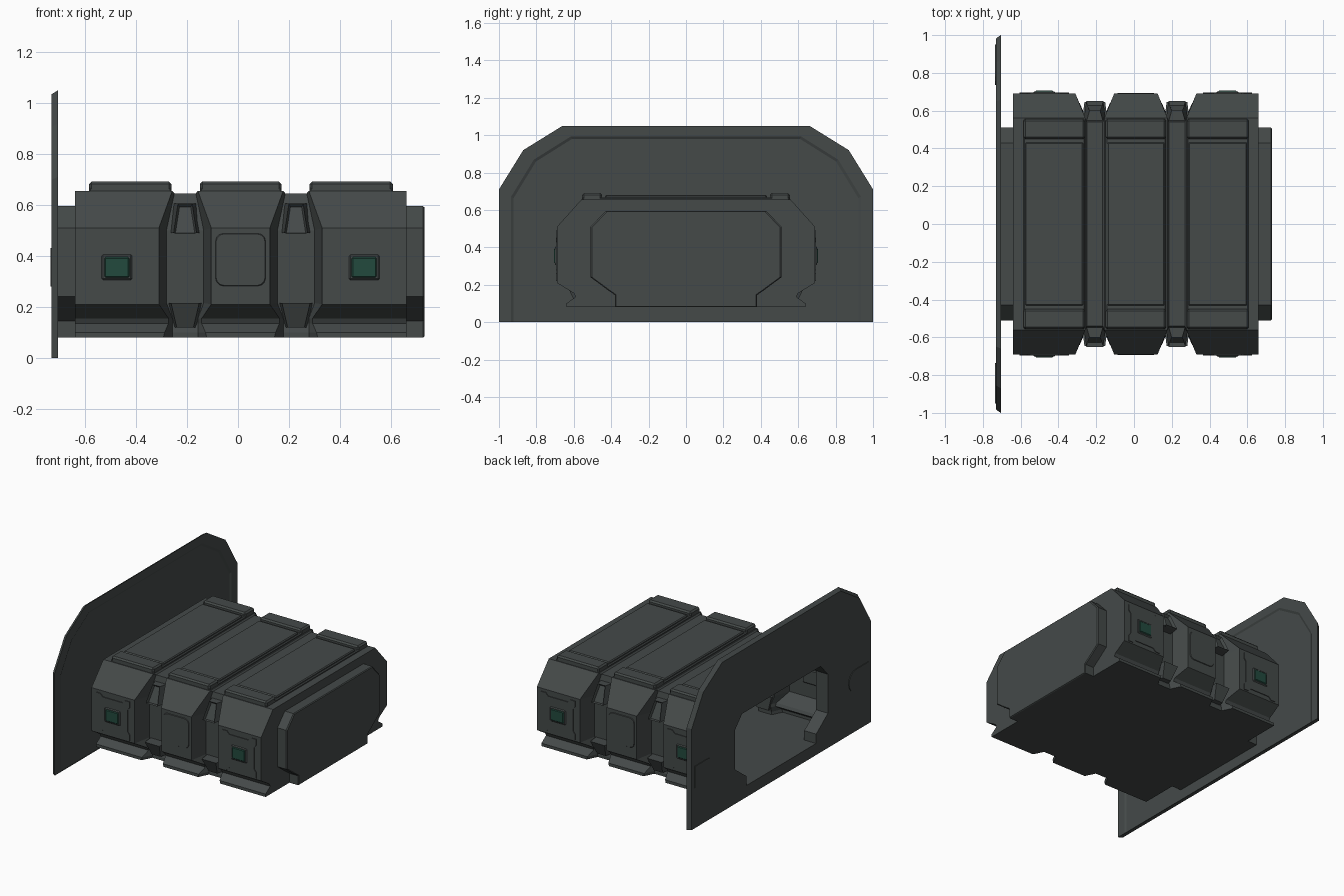
import bpy, bmesh, math
from mathutils import Vector

if "Cube" in bpy.data.objects:
    bpy.data.objects.remove(bpy.data.objects["Cube"])

def material(name, rgb):
    m = bpy.data.materials.new(name)
    m.diffuse_color = (*rgb, 1)
    m.use_nodes = True
    m.node_tree.nodes["Principled BSDF"].inputs["Base Color"].default_value = m.diffuse_color
    return m

GREY = material("dark grey metal", (0.058, 0.067, 0.066))
TEAL = material("teal light", (0.016, 0.068, 0.048))

def finish(name, bm, mat=GREY, bevel=0):
    bmesh.ops.recalc_face_normals(bm, faces=bm.faces[:])
    me = bpy.data.meshes.new(name)
    bm.to_mesh(me)
    bm.free()
    ob = bpy.data.objects.new(name, me)
    bpy.context.collection.objects.link(ob)
    me.materials.append(mat)
    if bevel:
        b = ob.modifiers.new("bevel", 'BEVEL')
        b.width, b.segments = bevel, 1
    return ob

def box(name, x0, x1, y0, y1, z0, z1, mat=GREY, bevel=0.006):
    bm = bmesh.new()
    bmesh.ops.create_cube(bm, size=1)
    for v in bm.verts:
        v.co = (x0 + (v.co.x + .5) * (x1 - x0), y0 + (v.co.y + .5) * (y1 - y0),
                z0 + (v.co.z + .5) * (z1 - z0))
    return finish(name, bm, mat, bevel)

def bridge(bm, a, b):
    n = len(a)
    for i in range(n):
        bm.faces.new((a[i], a[(i + 1) % n], b[(i + 1) % n], b[i]))

def loft(name, rings, cap_start=True, cap_end=True, inset=None):
    bm = bmesh.new()
    loops = [[bm.verts.new(p) for p in r] for r in rings]
    for a, b in zip(loops, loops[1:]):
        bridge(bm, a, b)
    if cap_start:
        bm.faces.new(loops[0])
    if cap_end:
        f = bm.faces.new(loops[-1])
        bmesh.ops.recalc_face_normals(bm, faces=bm.faces[:])
        if inset:
            bmesh.ops.inset_region(bm, faces=[f], thickness=inset[0], depth=inset[1])
    return finish(name, bm)

def mirrored(half):
    return half + [(-y, z) for y, z in reversed(half)]

# half cross-sections (y, z): full hull, groove, and end tube
HULL = [(.64, .08), (.64, .10), (.59, .135), (.60, .155), (.69, .21), (.69, .51), (.56, .655)]
GROOVE = [(.57, .08), (.57, .10), (.56, .135), (.56, .155), (.57, .215), (.57, .50), (.54, .645)]
TUBE = [(.38, .08), (.38, .11), (.38, .145), (.42, .173), (.51, .24), (.51, .51), (.43, .595)]
HULL_W = [.085, .08, .065, .065, .1025, .1025, .05]
GROOVE_W = [.05, .05, .05, .05, .073, .073, .042]
MID = .01
GROOVES = (-.2075, .2275)

def ring(half, x, widths=None, sign=0):
    xs = [x + sign * w for w in widths] if widths else [x] * len(half)
    xs = xs + xs[::-1]
    return [(a, y, z) for a, (y, z) in zip(xs, mirrored(half))]

# hull shell, open towards the wall plate
rings = [ring(TUBE, -.715), ring(TUBE, -.64), ring(HULL, -.64)]
for c in GROOVES:
    rings += [ring(HULL, c, HULL_W, -1), ring(GROOVE, c, GROOVE_W, -1),
              ring(GROOVE, c, GROOVE_W, 1), ring(HULL, c, HULL_W, 1)]
rings += [ring(HULL, .66), ring(TUBE, .66), ring(TUBE, .725),
          ring([(y * .985, .3 + (z - .3) * .985) for y, z in TUBE], .731)]
loft("hull", rings, cap_start=False)

# wall plate with raised rim and doorway
EDGE = mirrored([(1, 0), (1, .71), (.87, .92), (.66, 1.05)])

def outline(x, d):
    return [(x, y * (1 - d), z * (1 - d * .85)) for y, z in EDGE]

bm = bmesh.new()
loops = [[bm.verts.new(p) for p in r] for r in
         (outline(-.731, .018), outline(-.705, 0), outline(-.705, .065), outline(-.712, .078))]
for a, b in zip(loops, loops[1:]):
    bridge(bm, a, b)
holes = [[bm.verts.new(p) for p in ring(TUBE, x)] for x in (-.731, -.712)]
bridge(bm, *holes)

def loop_edges(l):
    return [bm.edges.get((l[i], l[(i + 1) % len(l)])) for i in range(len(l))]

for outer, hole in ((loops[0], holes[0]), (loops[-1], holes[1])):
    bmesh.ops.triangle_fill(bm, use_beauty=True, edges=loop_edges(outer) + loop_edges(hole))
finish("wall_plate", bm)

# rounded tabs on the back of the plate
for s in (1, -1):
    pts = [(.95, .28), (.95, .43)]
    pts += [(.81 - .075 * math.sin(a), .355 + .075 * math.cos(a))
            for a in [math.pi * i / 8 for i in range(9)]]
    loft("plate_tab", [[(x, s * y, z) for y, z in pts] for x in (-.728, -.735)])

# roof panels with raised pads at both ends
for x0, x1 in ((-.585, -.26), (-.15, .17), (.28, .607)):
    box("roof_base", x0, x1, -.555, .555, .63, .668)
    box("roof_panel", x0 + .008, x1 - .008, -.432, .432, .66, .68)
    for s in (1, -1):
        y0, y1 = sorted((s * .45, s * .555))
        box("roof_pad", x0, x1, y0, y1, .64, .691, bevel=.01)

# side details, front and back
for s in (1, -1):
    for c in (MID - .485, MID + .485):
        # notched relief plate
        q = [(.13, .095), (.115, .08)]
        corner = [(.115, .075), (.13, .095), (.13, .135), (.095, .135), (.075, .115)]
        pts = []
        for sx, sz in ((1, 1), (-1, 1), (-1, -1), (1, -1)):
            k = [(sx * a, sz * b) for a, b in corner]
            pts += k if sx * sz > 0 else k[::-1]
        loft("side_relief", [[(c + a, s * y, .355 + b) for a, b in pts] for y in (.688, .695)])
        # light and its frame
        y0, y1 = sorted((s * .68, s * .701))
        box("light_frame", c - .06, c + .06, y0, y1, .305, .405)
        y0, y1 = sorted((s * .682, s * .706))
        box("side_light", c - .05, c + .05, y0, y1, .314, .396, TEAL)
    # rounded middle panel
    pts = []
    for i, (sx, sz) in enumerate(((1, 1), (-1, 1), (-1, -1), (1, -1))):
        for j in range(4):
            a = math.pi / 2 * (i + j / 3)
            pts.append((sx * .068 + .032 * math.cos(a), sz * .073 + .032 * math.sin(a)))
    loft("middle_panel", [[(MID + a * k, s * y, .385 + b * k) for a, b in pts]
                          for y, k in ((.687, 1), (.694, .96))])
    # wedge clips in the grooves
    for c in GROOVES:
        for name, spec, depth in (("upper_clip", ((.49, .65, .06, .045), (.605, .60, .045, .028)), -.02),
                                  ("lower_clip", ((.12, .60, .045, .033), (.215, .645, .068, .055)), 0)):
            (z0, ya, b0, t0), (z1, yb, b1, t1) = spec
            base = [(c - b0, s * .54, z0), (c + b0, s * .54, z0), (c + b1, s * .54, z1), (c - b1, s * .54, z1)]
            top = [(c - t0, s * ya, z0), (c + t0, s * ya, z0), (c + t1, s * yb, z1), (c - t1, s * yb, z1)]
            loft(name, [base, top], inset=(.009, depth) if depth else None)
